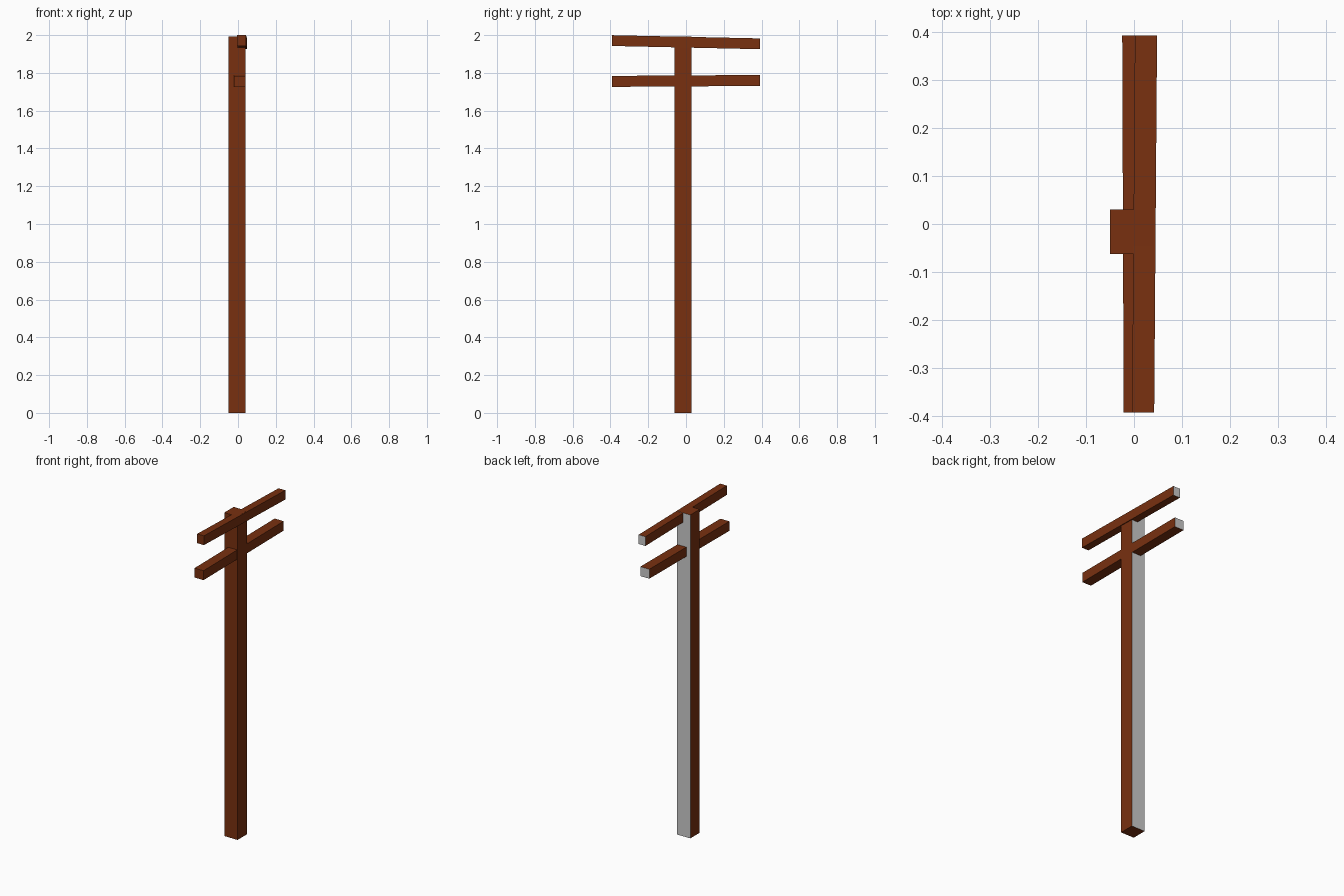
import bpy
from mathutils import Vector

if "Cube" in bpy.data.objects:
    bpy.data.objects.remove(bpy.data.objects["Cube"])


def material(name, color):
    m = bpy.data.materials.new(name)
    m.diffuse_color = color
    m.use_nodes = True
    m.node_tree.nodes["Principled BSDF"].inputs["Base Color"].default_value = m.diffuse_color
    return m


wood = material("brown_wood", (0.19, 0.03, 0.005, 1))
bare = material("bare_grey", (0.6, 0.6, 0.6, 1))


# Square beam between two centre points; x_size and other_size give its section
def beam(name, start, end, x_size, other_size, upright=False):
    verts = []
    for c in (start, end):
        for a, b in ((-1, -1), (1, -1), (1, 1), (-1, 1)):
            off = a * x_size / 2, b * other_size / 2
            d = Vector((off[0], off[1], 0)) if upright else Vector((off[0], 0, off[1]))
            verts.append(Vector(c) + d)
    faces = [(3, 2, 1, 0), (4, 5, 6, 7)] + [
        (i, (i + 1) % 4, (i + 1) % 4 + 4, i + 4) for i in range(4)]
    if not upright:
        faces = [f[::-1] for f in faces]
    mesh = bpy.data.meshes.new(name)
    mesh.from_pydata(verts, [], faces)
    mesh.materials.append(wood)
    mesh.materials.append(bare)
    mesh.update()
    # Faces looking to the back are bare grey
    for p in mesh.polygons:
        p.material_index = 1 if p.normal.y > 0.9 else 0
    obj = bpy.data.objects.new(name, mesh)
    bpy.context.collection.objects.link(obj)


# Post
beam("post", (-0.005, -0.016, 0), (-0.005, -0.016, 1.992), 0.09, 0.092, True)
# Slightly crooked cross arms
beam("upper_arm", (0.019, -0.392, 1.971), (0.025, 0.392, 1.954), 0.046, 0.057)
beam("lower_arm", (0.009, -0.392, 1.755), (0.006, 0.392, 1.760), 0.061, 0.058)
